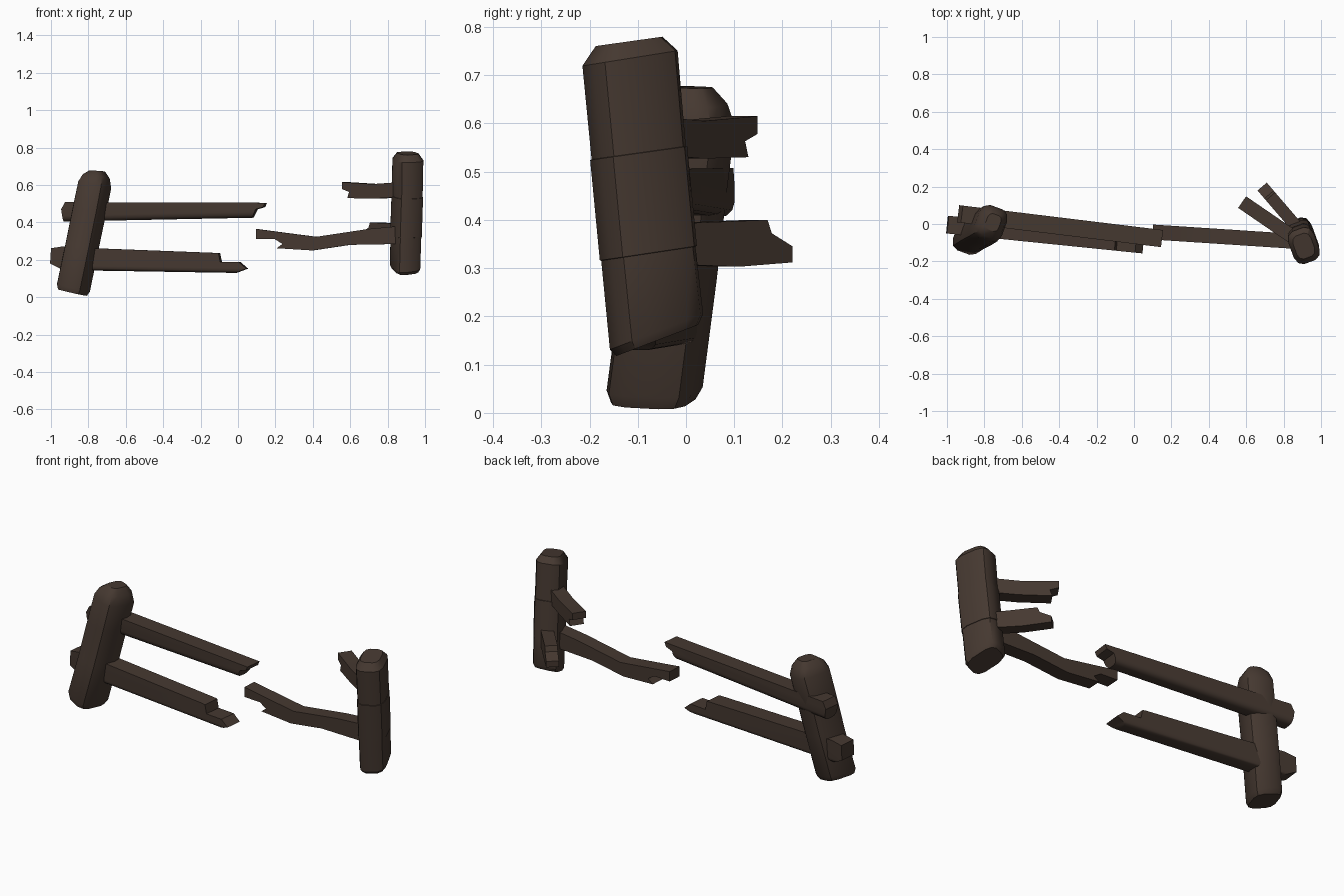
import bpy, bmesh, math
from mathutils import Vector

cube = bpy.data.objects.get("Cube")
if cube:
    bpy.data.objects.remove(cube)

wood = bpy.data.materials.new("dark_brown_wood")
wood.use_nodes = True
colour = (0.060, 0.040, 0.030, 1)
wood.diffuse_color = colour
bsdf = wood.node_tree.nodes["Principled BSDF"]
bsdf.inputs["Base Color"].default_value = colour
bsdf.inputs["Roughness"].default_value = 0.9


def finish(name, bm):
    """Turn a bmesh into a wooden object with crisp creases."""
    bmesh.ops.recalc_face_normals(bm, faces=bm.faces)
    mesh = bpy.data.meshes.new(name)
    bm.to_mesh(mesh)
    bm.free()
    mesh.materials.append(wood)
    obj = bpy.data.objects.new(name, mesh)
    bpy.context.collection.objects.link(obj)
    bpy.ops.object.select_all(action='DESELECT')
    obj.select_set(True)
    bpy.context.view_layer.objects.active = obj
    bpy.ops.object.shade_smooth_by_angle(angle=math.radians(32))


def post(name, half_x, half_y, turn, rings, sides=12):
    """Loft a rounded-square trunk; ring = (x, y, z, scale, slope_x, slope_y)."""
    bm = bmesh.new()
    loops = []
    for cx, cy, cz, scale, slope_x, slope_y in rings:
        loop = []
        for i in range(sides):
            a = math.tau * (i + 0.5) / sides
            c, s = math.cos(a), math.sin(a)
            u = math.copysign(abs(c) ** 0.6, c) * half_x * scale
            v = math.copysign(abs(s) ** 0.6, s) * half_y * scale
            dx = u * math.cos(turn) - v * math.sin(turn)
            dy = u * math.sin(turn) + v * math.cos(turn)
            loop.append(bm.verts.new((cx + dx, cy + dy,
                                      cz + slope_x * dx + slope_y * dy)))
        loops.append(loop)
    for low, high in zip(loops, loops[1:]):
        for i in range(sides):
            j = (i + 1) % sides
            bm.faces.new((low[i], low[j], high[j], high[i]))
    bm.faces.new(loops[0][::-1])
    bm.faces.new(loops[-1])
    finish(name, bm)


def rail(name, start, end, width, outline, round_under=0):
    """Extrude a splintered (x, z) side outline across a line in plan."""
    a, b = Vector(start), Vector(end)
    along = (b - a).normalized()
    side = Vector((-along.y, along.x)) * width / 2
    bm = bmesh.new()
    caps = []
    for sign in (-1, 1):
        cap = []
        for x, z in outline:
            p = a.lerp(b, (x - a.x) / (b.x - a.x)) + side * sign
            cap.append(bm.verts.new((p.x, p.y, z)))
        caps.append(cap)
    front, back = caps
    bm.faces.new(front)
    bm.faces.new(back[::-1])
    under = []
    for i in range(len(outline)):
        j = (i + 1) % len(outline)
        face = bm.faces.new((front[j], front[i], back[i], back[j]))
        if (front[i].co - front[j].co).length > 0.5:
            under.append(face)
    # Round the underside of split logs
    if round_under:
        low = min(under, key=lambda f: f.calc_center_median().z)
        edges = [e for e in low.edges if e.calc_length() > 0.5]
        bmesh.ops.bevel(bm, geom=edges, offset=round_under, segments=3,
                        profile=0.5, affect='EDGES')
    finish(name, bm)


# Leaning posts
post("right_side_post", 0.080, 0.095, math.radians(-20), [
    (-0.885, -0.068, 0.025, 0.88, -0.23, 0.03),
    (-0.880, -0.065, 0.050, 1.00, -0.23, 0.03),
    (-0.834, -0.036, 0.270, 1.00, -0.20, 0.05),
    (-0.793, -0.014, 0.470, 1.01, -0.20, 0.05),
    (-0.766, 0.002, 0.600, 1.00, -0.20, -0.05),
    (-0.758, 0.004, 0.645, 0.82, -0.15, -0.05),
    (-0.753, 0.008, 0.675, 0.48, -0.06, -0.02)])
post("left_side_post", 0.074, 0.095, math.radians(20), [
    (0.893, -0.060, 0.150, 0.86, 0.0, 0.38),
    (0.893, -0.061, 0.168, 0.98, 0.0, 0.38),
    (0.898, -0.078, 0.330, 0.99, 0.0, 0.15),
    (0.898, -0.078, 0.331, 1.02, 0.0, 0.15),
    (0.905, -0.098, 0.538, 1.02, 0.0, 0.14),
    (0.905, -0.098, 0.539, 0.99, 0.0, 0.14),
    (0.908, -0.116, 0.735, 1.00, 0.0, 0.16),
    (0.908, -0.118, 0.770, 0.70, 0.0, 0.14)])

# Long split-log rails with snapped ends
rail("upper_long_rail", (-0.94, 0.055), (0.15, -0.078), 0.092, [
    (-0.94, 0.47), (-0.93, 0.405), (0.08, 0.425), (0.10, 0.47),
    (0.14, 0.482), (0.15, 0.505), (-0.92, 0.508)], 0.03)
rail("lower_long_rail", (-1.0, -0.003), (0.05, -0.11), 0.095, [
    (-1.0, 0.18), (-0.93, 0.145), (-0.01, 0.13), (0.05, 0.153),
    (0.01, 0.187), (-0.09, 0.187), (-0.10, 0.235), (-0.12, 0.237),
    (-0.77, 0.262), (-0.93, 0.272), (-0.995, 0.262)], 0.025)

# Bent broken rail
rail("bent_rail", (0.10, -0.043), (0.88, -0.094), 0.08, [
    (0.10, 0.31), (0.20, 0.31), (0.24, 0.285), (0.21, 0.262), (0.40, 0.25),
    (0.60, 0.28), (0.88, 0.285), (0.88, 0.382), (0.70, 0.365),
    (0.42, 0.323), (0.25, 0.345), (0.10, 0.365)])

# Short snapped stubs
rail("upper_stub", (0.578, 0.117), (0.88, -0.09), 0.075, [
    (0.578, 0.578), (0.615, 0.563), (0.605, 0.53), (0.74, 0.527),
    (0.88, 0.535), (0.88, 0.615), (0.74, 0.605), (0.578, 0.615)])
rail("lower_stub", (0.685, 0.20), (0.90, -0.05), 0.065, [
    (0.685, 0.312), (0.78, 0.303), (0.90, 0.308), (0.90, 0.392),
    (0.73, 0.40), (0.722, 0.372), (0.685, 0.345)])
